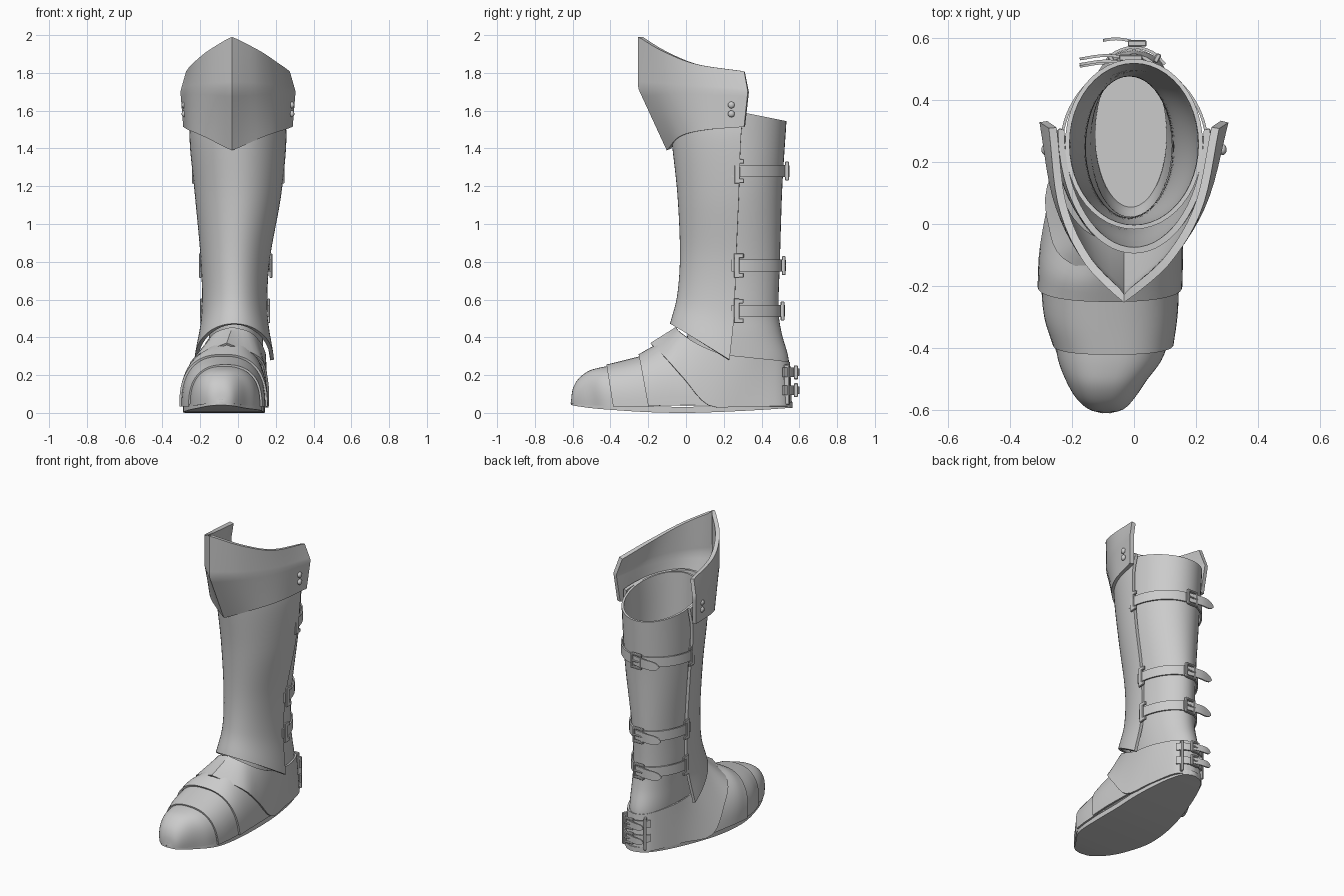
import bpy, bmesh, math
from mathutils import Vector, Matrix

if "Cube" in bpy.data.objects:
    bpy.data.objects.remove(bpy.data.objects["Cube"])


def spline(keys, n):
    """Catmull-Rom samples (n + 1) through tuples of any length."""
    out, m = [], len(keys) - 1
    for i in range(n + 1):
        u = i / n * m
        k = min(int(u), m - 1)
        t = u - k
        b, c = keys[k], keys[k + 1]
        a = keys[k - 1] if k else [2 * p - q for p, q in zip(b, c)]
        d = keys[k + 2] if k + 2 <= m else [2 * q - p for p, q in zip(b, c)]
        out.append([q + .5 * t * (r - p + t * (2 * p - 5 * q + 4 * r - s + t * (3 * (q - r) + s - p)))
                    for p, q, r, s in zip(a, b, c, d)])
    return out


def finish(bm, name, thick=0, angle=40):
    bmesh.ops.remove_doubles(bm, verts=bm.verts, dist=1e-5)
    bmesh.ops.recalc_face_normals(bm, faces=bm.faces)
    me = bpy.data.meshes.new(name)
    bm.to_mesh(me)
    bm.free()
    ob = bpy.data.objects.new(name, me)
    bpy.context.collection.objects.link(ob)
    bpy.ops.object.select_all(action='DESELECT')
    ob.select_set(True)
    bpy.context.view_layer.objects.active = ob
    if thick:
        mod = ob.modifiers.new("thickness", 'SOLIDIFY')
        mod.thickness, mod.offset = thick, 0
        bpy.ops.object.modifier_apply(modifier=mod.name)
    bpy.ops.object.shade_smooth_by_angle(angle=math.radians(angle))
    return ob


def grid(name, rows, closed=False, caps=(), thick=0, angle=40):
    bm = bmesh.new()
    vs = [[bm.verts.new(p) for p in r] for r in rows]
    n = len(rows[0])
    for a, b in zip(vs, vs[1:]):
        for j in range(n if closed else n - 1):
            k = (j + 1) % n
            bm.faces.new((a[j], a[k], b[k], b[j]))
    for c in caps:
        bm.faces.new(vs[c])
    return finish(bm, name, thick, angle)


def boxes(name, items, origin=(0, 0, 0), rot=0, bevel=.003):
    bm = bmesh.new()
    for c, s in items:
        bmesh.ops.create_cube(bm, size=1, matrix=Matrix.Translation(c) @ Matrix.Diagonal((*s, 1)))
    bmesh.ops.bevel(bm, geom=bm.edges[:], offset=bevel, segments=1, affect='EDGES')
    bm.transform(Matrix.Translation(origin) @ Matrix.Rotation(rot, 4, 'Z'))
    return finish(bm, name, 0, 30)


def lerp(a, b, t):
    return a + (b - a) * t


# Boot shaft: z, centre x, half width, front y, back y
SHAFT = [(.15, -.01, .12, .05, .53), (.28, -.01, .13, .0, .537), (.42, -.01, .138, .015, .50),
         (.55, -.015, .145, .015, .483), (.8, -.012, .155, .01, .49), (1.2, 0, .2, -.005, .503),
         (1.58, 0, .215, -.01, .525)]
shaft_rings = spline(SHAFT, 36)


def shaft_at(z, a, off=0):
    """Point on the shaft; a = 0 is the back, positive towards +x."""
    for r, s in zip(shaft_rings, shaft_rings[1:]):
        if z <= s[0]:
            break
    _, cx, w, f, b = [lerp(p, q, (z - r[0]) / (s[0] - r[0])) for p, q in zip(r, s)]
    return Vector((cx + (w + off) * math.sin(a), (f + b) / 2 + ((b - f) / 2 + off) * math.cos(a), z))


rows = []
for z, cx, w, f, b in shaft_rings:
    k = max(0, (z - 1.2) / .38)
    ring = []
    for j in range(48):
        a = j / 48 * math.tau
        c = math.cos(a)
        ring.append((cx + w * math.sin(a), (f + b) / 2 + (b - f) / 2 * c, z + k * (.02 - .055 * c)))
    rows.append(ring)
grid("boot_shaft", rows, closed=True, caps=(0,), thick=.014)

# Greave: front z, back z, centre x, half width, front y, back y
rows = []
for zf, zb, cx, w, f, b in spline([(1.64, 1.6, 0, .235, -.085, .305), (1.44, 1.44, 0, .246, -.066, .29),
                                   (1.15, 1.15, 0, .218, -.035, .28), (.84, .8, -.015, .172, -.022, .265),
                                   (.62, .52, -.018, .165, -.037, .255), (.47, .28, -.02, .2, -.075, .23)], 36):
    rows.append([(cx + w * math.sin(a), b - (b - f) * math.cos(a), zb + (zf - zb) * math.cos(a))
                 for a in [math.pi * (j / 32 - .5) for j in range(33)]])
grid("greave_plate", rows, thick=.02)

# Knee guard: three half profiles, front to back
profiles = [[(0, -.09, 1.395), (.15, -.025, 1.465), (.237, .1, 1.497), (.277, .31, 1.515)],
            [(0, -.24, 1.72), (.14, -.1, 1.72), (.237, .08, 1.715), (.292, .33, 1.7)],
            [(0, -.24, 1.99), (.13, -.115, 1.915), (.22, .06, 1.845), (.262, .31, 1.805)]]
halves = [spline(p, 16) for p in profiles]
rows = []
for i in range(17):
    p, q, t = (halves[0], halves[1], i / 8) if i < 8 else (halves[1], halves[2], (i - 8) / 8)
    right = [[lerp(u, v, t) for u, v in zip(a, b)] for a, b in zip(p, q)]
    pts = [(-x, y, z) for x, y, z in right[:0:-1]] + right
    rows.append([(x - .032 * (1 - abs(j / 16 - 1)), y, z) for j, (x, y, z) in enumerate(pts)])
grid("knee_guard", rows, thick=.026, angle=35)
for s in (-1, 1):
    for z in (1.63, 1.583):
        bm = bmesh.new()
        bmesh.ops.create_uvsphere(bm, u_segments=16, v_segments=8, radius=.018)
        bm.transform(Matrix.Translation((s * .286, .24, z)) @ Matrix.Diagonal((.7, 1, 1, 1)))
        finish(bm, "knee_rivet")


# Toe and instep plates as tilted arches: top y, top z, bottom y, bottom z, left x, right x
def plate(name, keys, n):
    rows = []
    for yt, zt, yb, zb, xl, xr in spline(keys, n):
        ring = []
        for j in range(33):
            a = math.pi * j / 32
            c, h = math.cos(a), max(0, math.sin(a)) ** .8
            x = (xl + xr) / 2 + (xr - xl) / 2 * math.copysign(abs(c) ** .8, c)
            ring.append((x, lerp(yb, yt, h), lerp(zb, zt, h)))
        rows.append(ring)
    grid(name, rows, thick=.012)


plate("toe_cap", [(-.603, .06, -.605, .05, -.1, -.08), (-.595, .12, -.59, .05, -.145, -.035),
                  (-.57, .17, -.55, .045, -.185, 0), (-.52, .213, -.49, .04, -.218, .04),
                  (-.46, .233, -.43, .04, -.24, .085), (-.39, .245, -.36, .04, -.25, .11)], 20)
plate("toe_plate", [(-.42, .25, -.385, .035, -.256, .122), (-.33, .272, -.29, .035, -.285, .135),
                    (-.22, .3, -.17, .035, -.295, .14)], 8)
plate("instep_plate", [(-.248, .305, -.2, .035, -.305, .15), (-.195, .335, -.07, .04, -.297, .152),
                       (-.15, .36, .14, .04, -.258, .148)], 8)

# Ankle and heel shell: lower and upper edge, y, z, left x, right x
low = spline([(-.185, .365, -.06, -.06), (-.11, .292, -.225, .109), (-.01, .18, -.27, .152), (.12, .04, -.275, .158),
              (.3, .035, -.19, .135), (.47, .035, -.12, .105), (.535, .035, -.07, .065), (.555, .035, 0, 0)], 28)
top = spline([(-.05, .45, -.03, -.03), (-.03, .425, -.11, .06), (.05, .37, -.165, .115), (.18, .315, -.17, .14),
              (.33, .295, -.155, .135), (.47, .28, -.1, .09), (.525, .272, -.055, .05), (.545, .27, 0, 0)], 28)
rows = []
for i in range(9):
    mid = [[lerp(p, q, i / 8) for p, q in zip(a, b)] for a, b in zip(low, top)]
    rows.append([(m[3], m[0], m[1]) for m in mid] + [(m[2], m[0], m[1]) for m in mid[-2:0:-1]])
grid("ankle_shell", rows, closed=True, thick=.012)

# Sole: y, bottom z, left x, right x
rows = [[(l, y, z), (r, y, z), (r, y, z + .032), (l, y, z + .032)] for y, z, l, r in spline(
    [(-.608, .042, -.1, -.08), (-.585, .037, -.155, -.025), (-.5, .025, -.215, .038), (-.38, .015, -.26, .112),
     (-.2, .004, -.29, .135), (0, 0, -.27, .14), (.2, .006, -.22, .14), (.4, .016, -.15, .115),
     (.53, .025, -.08, .07), (.565, .027, -.015, .015)], 45)]
grid("sole", rows, closed=True, caps=(0, -1))


def buckle(name, origin, w, h, rot=0):
    t = .013
    boxes(name, [((s * (w - t) / 2, 0, 0), (t, .02, h)) for s in (-1, 1)] +
          [((0, 0, s * (h - t) / 2), (w, .02, t)) for s in (-1, 1)] + [((0, .006, 0), (w, .01, .01))], origin, rot)


def band(name, path, h):
    """Upright ribbon along a path of points."""
    grid(name, [[(x, y, z - h), (x, y, z + h)] for x, y, z in path], thick=.009)


def tail(name, pts, z, h):
    """Loose strap end with a rounded tip."""
    path = spline(pts, 14)
    grid(name, [[(x, y, z + s * h * math.sqrt(max(.02, 1 - max(0, (i - 10) / 4) ** 2))) for s in (-1, 1)]
                for i, (x, y) in enumerate(path)], thick=.009)


# Calf straps with buckles, loose ends and edge brackets
for z in (1.28, .78, .54):
    band("calf_strap", [shaft_at(z, a, .014 + .016 * abs(math.sin(a)) ** 4)
                        for a in [math.radians(-92 + 184 * i / 40) for i in range(41)]], .032)
    back = shaft_at(z, 0).y
    buckle("calf_buckle", (-.01, back + .028, z), .075, .1)
    tail("calf_strap_end", [(.03, back + .02), (-.04, back + .032), (-.1, back + .036), (-.175, back + .025)], z, .03)
    for s in (-1, 1):
        p = shaft_at(z, s * math.radians(86), .034)
        boxes("strap_bracket", [((0, 0, 0), (.014, .03, .13))] +
              [((0, .022, k * .052), (.014, .03, .024)) for k in (-1, 1)], p)

# Heel closure: two flanges and two short buckled straps
for s in (-1, 1):
    boxes("heel_flange", [((0, 0, 0), (.016, .03, .21))], (s * .075, .535, .15), -s * .5)
for z in (.215, .12):
    band("heel_strap", [(x, y, z) for x, y in spline([(-.1, .515), (-.06, .553), (0, .57), (.06, .553), (.1, .515)], 20)],
         .024)
    buckle("heel_buckle", (.01, .582, z), .06, .074)
    tail("heel_strap_end", [(.03, .578), (-.02, .592), (-.06, .597), (-.1, .592)], z, .021)
